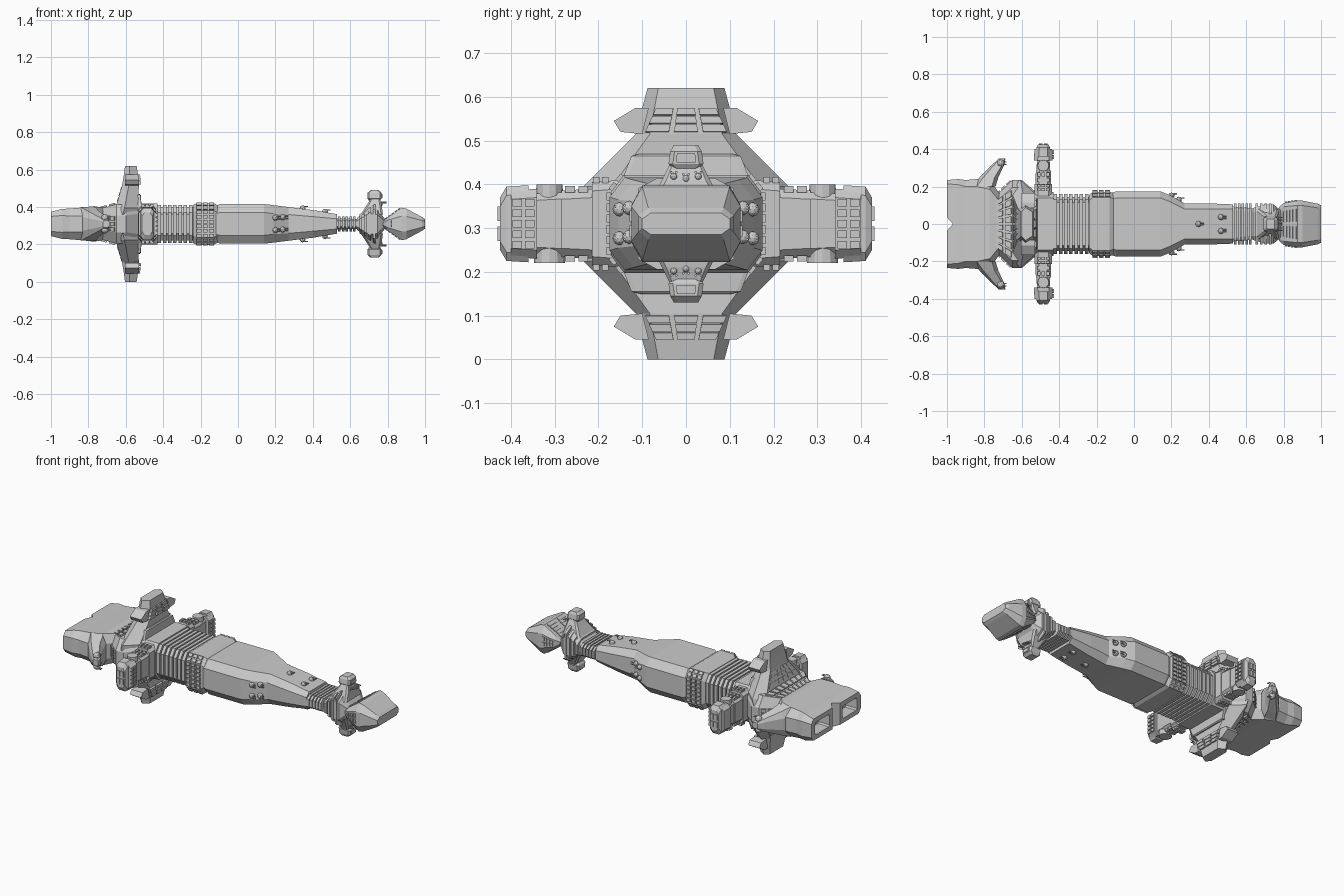
import bpy, bmesh, math
from mathutils import Vector, Matrix

if "Cube" in bpy.data.objects:
    bpy.data.objects.remove(bpy.data.objects["Cube"])

CZ = 0.31   # height of the ship's axis; all parts are modelled around it


def finish(name, bm, my=False, mz=False):
    bmesh.ops.recalc_face_normals(bm, faces=bm.faces)
    me = bpy.data.meshes.new(name)
    bm.to_mesh(me)
    bm.free()
    ob = bpy.data.objects.new(name, me)
    ob.location.z = CZ
    bpy.context.collection.objects.link(ob)
    if my or mz:
        m = ob.modifiers.new("mirror", 'MIRROR')
        m.use_axis = (False, my, mz)
        m.use_mirror_merge = False
    return ob


def add_loft(bm, rings):
    vs = [[bm.verts.new(p) for p in r] for r in rings]
    n = len(vs[0])
    for a, b in zip(vs, vs[1:]):
        for i in range(n):
            j = (i + 1) % n
            bm.faces.new((a[i], a[j], b[j], b[i]))
    bm.faces.new(vs[0][::-1])
    bm.faces.new(vs[-1])


def loft(name, rings, **k):
    bm = bmesh.new()
    add_loft(bm, rings)
    return finish(name, bm, **k)


def octo(u, a, b, ca, cb, axis='x', oa=0, ob=0):
    """Chamfered rectangle of half sizes a, b, across the given axis."""
    p = [(a, -b + cb), (a, b - cb), (a - ca, b), (-a + ca, b),
         (-a, b - cb), (-a, -b + cb), (-a + ca, -b), (a - ca, -b)]
    p = [(s + oa, t + ob) for s, t in p]
    if axis == 'x':
        return [(u, s, t) for s, t in p]
    if axis == 'y':
        return [(s, u, t) for s, t in p]
    return [(s, t, u) for s, t in p]


def hull(name, rows):
    """rows of (x, half width, half height, chamfer y, chamfer z)"""
    return loft(name, [octo(*r) for r in rows])


def ribs(name, x0, x1, n, a, b, ca, cb):
    bm = bmesh.new()
    s = (x1 - x0) / n
    for i in range(n):
        x = x0 + i * s
        add_loft(bm, [octo(x, a, b, ca, cb), octo(x + s * 0.68, a, b, ca, cb)])
    return finish(name, bm)


def tiles(name, a, b, c, d, nu, nv, h=0.007, gap=0.13, my=False, mz=False):
    """Grid of raised plates on the quad a-b-c-d."""
    a, b, c, d = map(Vector, (a, b, c, d))
    nrm = (b - a).cross(d - a).normalized() * h
    at = lambda u, v: a.lerp(b, u).lerp(d.lerp(c, u), v)
    bm = bmesh.new()
    for i in range(nu):
        for j in range(nv):
            u0, u1 = (i + gap) / nu, (i + 1 - gap) / nu
            v0, v1 = (j + gap) / nv, (j + 1 - gap) / nv
            q = [at(u0, v0), at(u1, v0), at(u1, v1), at(u0, v1)]
            add_loft(bm, [[p - nrm for p in q], [p + nrm for p in q]])
    return finish(name, bm, my, mz)


def turrets(name, spots, axis, my, mz, r=0.016):
    """Domes with twin barrels, pointing out along the axis."""
    bm = bmesh.new()
    for p in spots:
        bmesh.ops.create_icosphere(bm, subdivisions=2, radius=r, matrix=Matrix.Translation(p))
        for s in (-0.006, 0.006):
            side = Vector((0, 0, s)) if axis == 'y' else Vector((0, s, 0))
            out = Vector((0, 0.01, 0)) if axis == 'y' else Vector((0, 0, 0.01))
            M = Matrix.Translation(Vector(p) + side + out + Vector((0.014, 0, 0))) @ Matrix.Rotation(math.pi / 2, 4, 'Y')
            bmesh.ops.create_cone(bm, cap_ends=True, segments=6, radius1=0.003, radius2=0.003, depth=0.03, matrix=M)
    return finish(name, bm, my, mz)


# engine block with two nozzle recesses and a notch in the stern
engine = hull("engine_block", [(-1, .235, .065, .02, .025), (-.94, .24, .08, .03, .035),
                               (-.90, .235, .082, .035, .04), (-.84, .24, .087, .04, .045),
                               (-.77, .235, .095, .05, .05), (-.71, .15, .085, .04, .04)])
bm = bmesh.new()
for s in (-1, 1):
    add_loft(bm, [octo(-1.1, .075, .042, .008, .008, 'x', s * .13), octo(-.93, .065, .034, .008, .008, 'x', s * .13)])
add_loft(bm, [[(-1.03, -.07, z), (-.968, 0, z), (-1.03, .07, z)] for z in (-.2, .2)])
cutter = finish("nozzle_cutter", bm)
cutter.hide_render = True
m = engine.modifiers.new("nozzles", 'BOOLEAN')
m.object = cutter
m.solver = 'EXACT'

# swept pods beside the engine
loft("engine_pod", [octo(.20, .06, .09, .02, .04, 'y', -.80), octo(.25, .05, .07, .02, .035, 'y', -.775),
                    octo(.325, .03, .035, .01, .015, 'y', -.72), octo(.35, .017, .018, .006, .006, 'y', -.705)], my=True)
turrets("engine_pod_turret", [(-.712, .325, .032)], 'z', True, True, .02)

# radiator collar with plated slopes
hull("radiator_collar", [(-.76, .13, .075, .03, .04), (-.65, .235, .105, .04, .06),
                         (-.60, .235, .105, .04, .06), (-.53, .175, .105, .03, .05)])
tiles("collar_top_plates", (-.74, -.125, .083), (-.65, -.19, .108), (-.65, .19, .108), (-.74, .125, .083), 2, 8, mz=True)
tiles("collar_side_plates", (-.74, .152, -.035), (-.655, .232, -.045), (-.655, .232, .045), (-.74, .152, .035), 3, 3, my=True)

# tall fins above and below
def fin_ring(z, h, xr, xf):
    xm = xr * .6 + xf * .4
    return [(xr, -h * .72, z), (xm, -h, z), (xf, -h * .72, z), (xf, h * .72, z), (xm, h, z), (xr, h * .72, z)]

loft("fin", [fin_ring(.05, .235, -.67, -.535), fin_ring(.085, .235, -.655, -.535), fin_ring(.205, .115, -.62, -.53),
             fin_ring(.265, .10, -.61, -.535), fin_ring(.31, .088, -.604, -.542)], mz=True)
loft("fin_step", [octo(.09, .02, .15, .002, .01, 'z', -.535), octo(.155, .02, .125, .002, .01, 'z', -.54),
                  octo(.16, .018, .105, .002, .01, 'z', -.543)], mz=True)
tiles("fin_plates", (-.526, -.10, .208), (-.526, .10, .208), (-.532, .072, .266), (-.532, -.072, .266), 3, 3, .008, .09, mz=True)
tiles("fin_rear_plates", (-.642, .14, .115), (-.642, -.14, .115), (-.616, -.08, .2), (-.616, .08, .2), 6, 3, mz=True)
bm = bmesh.new()
prof = [(.085, .265), (.115, .265), (.165, .235), (.15, .21), (.1, .205)]
add_loft(bm, [[(x, y, z) for y, z in prof] for x in (-.605, -.53)])
finish("fin_shoulder", bm, True, True)

# cross section that carries the side arms
hull("arm_base", [(-.54, .17, .11, .03, .04), (-.43, .17, .11, .03, .04)])

# side arms in stepped sections
AX = -.485
for name, y0, y1, hx, hz, c in [("arm_root", .15, .215, .048, .1, .02), ("arm_inner", .21, .285, .042, .08, .02),
                                ("arm_middle", .28, .345, .036, .072, .015), ("arm_end", .34, .40, .05, .08, .02)]:
    loft(name, [octo(y0, hx, hz, c, c, 'y', AX), octo(y1, hx * .95, hz * .95, c, c, 'y', AX)], my=True)
loft("arm_tip", [octo(.36, .038, .088, .015, .02, 'y', AX), octo(.41, .036, .085, .015, .02, 'y', AX),
                 octo(.425, .028, .06, .012, .02, 'y', AX)], my=True)
for name, y0, y1, z, nu in [("root_plates", .175, .215, .1, 2), ("inner_plates", .22, .28, .079, 2)]:
    tiles(name, (AX - .035, y0, z), (AX + .035, y0, z), (AX + .035, y1, z), (AX - .035, y1, z), 3, nu, my=True, mz=True)
tiles("arm_front_plates", (AX + .049, .343, -.06), (AX + .049, .40, -.06), (AX + .049, .40, .06), (AX + .049, .343, .06), 2, 5, my=True)
tiles("arm_outer_plates", (AX + .025, .424, -.045), (AX - .025, .424, -.045), (AX - .025, .424, .045), (AX + .025, .424, .045), 2, 2, my=True)
bm = bmesh.new()
bmesh.ops.create_cone(bm, cap_ends=True, segments=12, radius1=.036, radius2=.03, depth=.18, matrix=Matrix.Translation((AX, .312, 0)))
finish("arm_drum", bm, True)

# ribbed waist
hull("waist_core", [(-.44, .145, .09, .03, .04), (-.2, .145, .09, .03, .04)])
ribs("waist_ribs", -.43, -.235, 7, .16, .102, .03, .04)

# plated block behind the main hull
hull("plated_block", [(-.24, .155, .102, .03, .04), (-.22, .172, .112, .03, .04),
                      (-.13, .172, .112, .03, .04), (-.11, .165, .1, .03, .04)])
tiles("block_plates", (-.125, .173, -.075), (-.225, .173, -.075), (-.225, .173, .075), (-.125, .173, .075), 3, 6, .009, my=True)
tiles("block_edge_plates", (-.125, .173, .074), (-.225, .173, .074), (-.225, .142, .113), (-.125, .142, .113), 3, 2, .007, my=True, mz=True)

# main hull narrowing toward the neck
hull("main_hull", [(-.125, .165, .095, .04, .04), (-.095, .175, .106, .035, .045), (.14, .175, .106, .035, .045),
                   (.19, .155, .1, .035, .045), (.27, .11, .09, .03, .04), (.40, .11, .074, .03, .035), (.53, .105, .052, .025, .025)])
turrets("side_turrets", [(.2, .152, .033), (.2, .152, -.033), (.24, .13, .036), (.24, .13, -.03)], 'y', True, False)
turrets("top_turrets", [(.345, 0, .083), (.465, .037, .065), (.465, -.037, .065)], 'z', False, True)

# ribbed neck
hull("neck_core", [(.52, .095, .03, .02, .015), (.67, .08, .026, .02, .012)])
ribs("neck_ribs", .535, .635, 5, .11, .04, .025, .018)

# flared collar behind the head
hull("head_collar", [(.635, .085, .03, .02, .015), (.70, .105, .085, .04, .03), (.745, .105, .08, .04, .03), (.79, .07, .02, .02, .01)])
bm = bmesh.new()
for i in range(4):
    x, hz = .65 + i * .024, .052 + i * .016
    add_loft(bm, [octo(x, .11, hz, .045, .025), octo(x + .012, .11, hz + .005, .045, .025)])
finish("collar_ribs", bm)

# sensor masts above and below the collar
loft("mast", [octo(.05, .06, .08, .01, .01, 'z', .715), octo(.10, .04, .055, .01, .01, 'z', .728),
              octo(.14, .022, .035, .006, .006, 'z', .735)], mz=True)
loft("mast_pod", [octo(.125, .03, .03, .008, .01, 'z', .73), octo(.137, .038, .04, .008, .01, 'z', .73),
                  octo(.165, .038, .036, .008, .01, 'z', .73), octo(.18, .022, .028, .006, .008, 'z', .73)], mz=True)
tiles("mast_pod_window", (.768, -.028, .137), (.768, .028, .137), (.768, .026, .163), (.768, -.026, .163), 1, 1, .005, .1, mz=True)
turrets("mast_guns", [(.765, -.028, .108), (.765, 0, .103), (.765, .028, .108)], 'z', False, True, .008)

# head with slatted rear slopes
hull("head", [(.775, .09, .012, .012, .006), (.80, .112, .035, .02, .015), (.875, .125, .087, .025, .045),
              (.90, .125, .082, .026, .042), (.985, .108, .036, .022, .018), (1, .1, .025, .02, .014)])
tiles("head_rear_slats", (.785, -.075, .024), (.87, -.095, .085), (.87, .095, .085), (.785, .075, .024), 5, 2, .004, .14, mz=True)
tiles("head_cheek_slats", (.873, .126, -.035), (.805, .115, -.016), (.805, .115, .016), (.873, .126, .035), 4, 2, .004, my=True)
